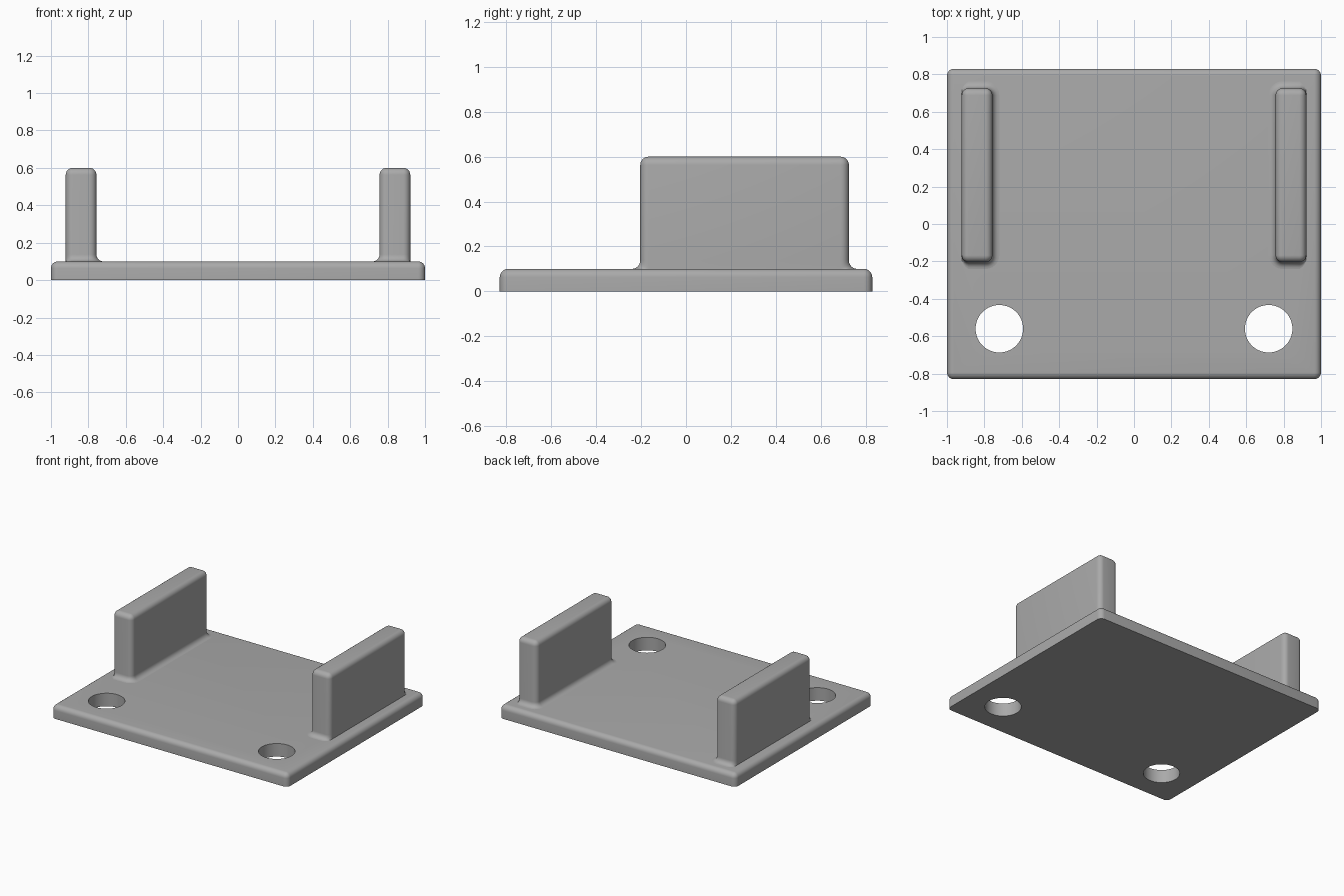
import bpy, bmesh, math
from mathutils import Vector

if "Cube" in bpy.data.objects:
    bpy.data.objects.remove(bpy.data.objects["Cube"], do_unlink=True)

R = 0.037          # shared rounding radius
SEG = 6            # segments per quarter round
PLATE_TOP = 0.1
HALF_PI = math.pi / 2

grey = bpy.data.materials.new("plain grey")
grey.use_nodes = True
grey.diffuse_color = (0.4, 0.4, 0.4, 1)
grey.node_tree.nodes["Principled BSDF"].inputs["Base Color"].default_value = (0.4, 0.4, 0.4, 1)


def rounded_outline(centre, half):
    """Points and outward normals around a rounded rectangle."""
    points = []
    for corner in range(4):
        middle = (corner + 0.5) * HALF_PI
        core = Vector((centre[0] + math.copysign(half[0] - R, math.cos(middle)),
                       centre[1] + math.copysign(half[1] - R, math.sin(middle))))
        for i in range(SEG + 1):
            a = (corner + i / SEG) * HALF_PI
            n = Vector((math.cos(a), math.sin(a)))
            points.append((core + n * R, n))
    return points


def top_round(top):
    """Offset and height pairs for a rounded upper edge."""
    angles = [i / SEG * HALF_PI for i in range(SEG + 1)]
    return [(R * (math.cos(a) - 1), top - R + R * math.sin(a)) for a in angles]


def loft(name, outline, levels, outer_side=0):
    """Stack offset outlines; positive offsets fade out on the outer side."""
    bm = bmesh.new()
    rings = []
    for offset, z in levels:
        ring = []
        for p, n in outline:
            fade = 1 - max(0, n.x * outer_side) if offset > 0 else 1
            q = p + n * offset * fade
            ring.append(bm.verts.new((q.x, q.y, z)))
        rings.append(ring)
    for low, high in zip(rings, rings[1:]):
        for i in range(len(low)):
            j = (i + 1) % len(low)
            bm.faces.new((low[i], low[j], high[j], high[i]))
    bm.faces.new(rings[0][::-1])
    bm.faces.new(rings[-1])
    bmesh.ops.remove_doubles(bm, verts=bm.verts, dist=0.00001)
    bmesh.ops.recalc_face_normals(bm, faces=bm.faces)
    mesh = bpy.data.meshes.new(name)
    bm.to_mesh(mesh)
    bm.free()
    mesh.materials.append(grey)
    obj = bpy.data.objects.new(name, mesh)
    bpy.context.collection.objects.link(obj)
    return obj


def smooth(obj):
    bpy.ops.object.select_all(action="DESELECT")
    obj.select_set(True)
    bpy.context.view_layer.objects.active = obj
    bpy.ops.object.shade_smooth_by_angle(angle=math.radians(35))


# Base plate, rounded above and square below
plate = loft("base_plate", rounded_outline((0, 0), (1, 0.83)),
             [(0, 0)] + top_round(PLATE_TOP))

# Two screw holes through the front of the plate
for side, x in (("left", 0.72), ("right", -0.72)):
    bpy.ops.mesh.primitive_cylinder_add(vertices=64, radius=0.127, depth=0.5,
                                        location=(x, -0.56, 0))
    cutter = bpy.context.object
    cutter.name = side + "_hole_cutter"
    cutter.data.materials.append(grey)
    cut = plate.modifiers.new(side + "_hole", "BOOLEAN")
    cut.operation = "DIFFERENCE"
    cut.solver = "EXACT"
    cut.object = cutter
    bpy.context.view_layer.objects.active = plate
    bpy.ops.object.modifier_apply(modifier=cut.name)
    bpy.data.objects.remove(cutter, do_unlink=True)
smooth(plate)

# Upright walls with a concave fillet on all but their outer side
fillet = [(R * (1 - math.sin(a)), PLATE_TOP + R * (1 - math.cos(a)))
          for a in [i / SEG * HALF_PI for i in range(SEG + 1)]]
for side, sign in (("left", 1), ("right", -1)):
    wall = loft(side + "_wall", rounded_outline((sign * 0.839, 0.261), (0.082, 0.465)),
                [(R, PLATE_TOP - 0.02)] + fillet + top_round(0.6), sign)
    smooth(wall)
